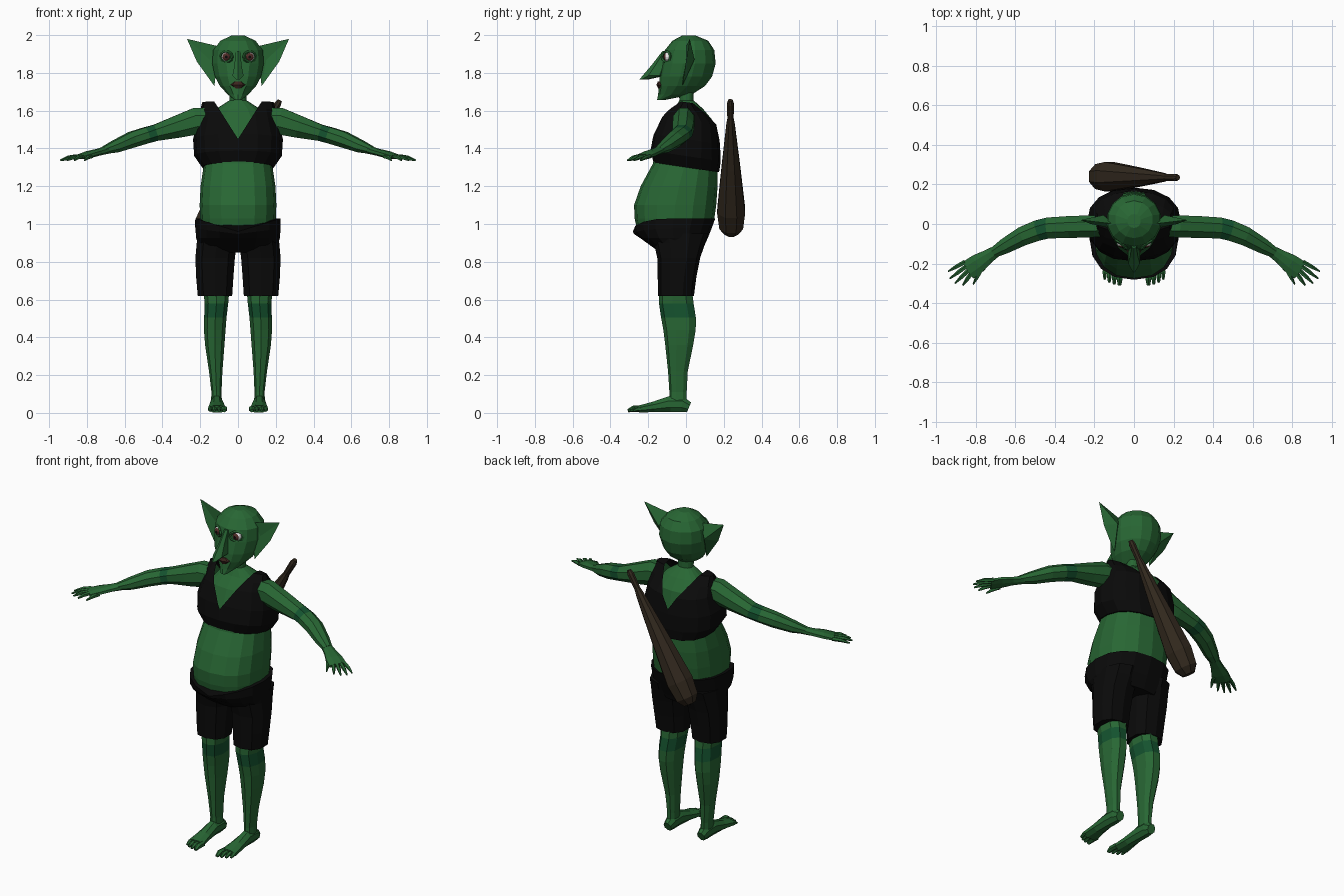
import bpy, bmesh, math
from mathutils import Vector, Matrix

if "Cube" in bpy.data.objects:
    bpy.data.objects.remove(bpy.data.objects["Cube"])


def mat(name, r, g, b):
    m = bpy.data.materials.new(name)
    m.diffuse_color = (r, g, b, 1)
    m.use_nodes = True
    m.node_tree.nodes["Principled BSDF"].inputs["Base Color"].default_value = m.diffuse_color
    return m


SKIN = mat("green skin", 0.021, 0.135, 0.034)
JOINT = mat("dark green joint", 0.007, 0.085, 0.028)
CLOTH = mat("black cloth", 0.003, 0.003, 0.003)
WOOD = mat("dark wood", 0.032, 0.022, 0.013)
LIP = mat("brown lip", 0.045, 0.018, 0.013)
WHITE = mat("eye white", 0.8, 0.8, 0.8)
IRIS = mat("red brown iris", 0.08, 0.025, 0.02)


def finish(name, bm, mats, rule=None, mirror=False):
    """Turn a bmesh into an object, colouring faces by a rule on their centre."""
    bm.normal_update()
    if rule:
        for f in bm.faces:
            f.material_index = rule(f.calc_center_median())
    me = bpy.data.meshes.new(name)
    bm.to_mesh(me)
    bm.free()
    for m in mats:
        me.materials.append(m)
    ob = bpy.data.objects.new(name, me)
    bpy.context.collection.objects.link(ob)
    if mirror:
        mod = ob.modifiers.new("mirror", 'MIRROR')
        mod.use_mirror_merge = False
    return ob


def skin(rings):
    """Bridge rings of points into a closed skin."""
    bm = bmesh.new()
    vs = [[bm.verts.new((p[0], p[1], max(p[2], 0))) for p in r] for r in rings]
    n = len(vs[0])
    for a, b in zip(vs, vs[1:]):
        for i in range(n):
            j = (i + 1) % n
            bm.faces.new((a[i], a[j], b[j], b[i]))
    bm.faces.new(vs[0])
    bm.faces.new(vs[-1])
    bmesh.ops.recalc_face_normals(bm, faces=bm.faces)
    return bm


def stack(rows, n=16, p=0.85, slope=0.0):
    """Upright skin: rows of (z, centre x, half width, front y, back y)."""
    rings = []
    for z, cx, rx, yf, yb in rows:
        ring = []
        for i in range(n):
            a = 2 * math.pi * i / n
            s, c = math.sin(a), math.cos(a)
            x = cx + rx * math.copysign(abs(s) ** p, s)
            y = (yf + yb) / 2 - (yb - yf) / 2 * math.copysign(abs(c) ** p, c)
            ring.append((x, y, z + slope * y))
        rings.append(ring)
    return skin(rings)


def tube(rows, n=8):
    """Skin along a path: rows of (point, half width, half height)."""
    pts = [Vector(r[0]) for r in rows]
    rings = []
    for k, (_, rw, rh) in enumerate(rows):
        d = (pts[min(k + 1, len(pts) - 1)] - pts[max(k - 1, 0)]).normalized()
        side = d.cross(Vector((0, 0, 1))).normalized()
        up = side.cross(d)
        rings.append([pts[k] + side * rw * math.cos(2 * math.pi * (i + .5) / n)
                      + up * rh * math.sin(2 * math.pi * (i + .5) / n) for i in range(n)])
    return skin(rings)


# Torso and neck
finish("torso", stack([
    (0.95, 0, .19, -.255, .11), (1.03, 0, .20, -.272, .15), (1.10, 0, .203, -.275, .16),
    (1.20, 0, .198, -.24, .167), (1.32, 0, .18, -.175, .165), (1.45, 0, .19, -.152, .16),
    (1.55, 0, .165, -.11, .14), (1.61, 0, .115, -.06, .09), (1.655, 0, .045, -.035, .04),
    (1.73, 0, .045, -.04, .04)]), [SKIN])

# Vest, with a V cut at the neck, front and back
vest = stack([
    (1.30, 0, .19, -.172, .175), (1.36, 0, .232, -.188, .184), (1.45, 0, .238, -.172, .18),
    (1.55, 0, .212, -.132, .165), (1.60, 0, .20, -.092, .11), (1.645, 0, .19, -.035, .045)],
    slope=-0.15)
for s in (-1, 1):
    bmesh.ops.bisect_plane(vest, geom=vest.verts[:] + vest.edges[:] + vest.faces[:],
                           plane_co=(0, 0, 1.45), plane_no=(s * 1.58, 0, -1), dist=1e-5)
neck_hole = [f for f in vest.faces
             if f.calc_center_median().z - 1.45 > 1.58 * abs(f.calc_center_median().x)]
bmesh.ops.delete(vest, geom=neck_hole, context='FACES')
finish("vest", vest, [CLOTH])

# Shorts: hips with a waistline that dips at the front, then two legs
hips = stack([
    (0.85, 0, .17, -.14, .085), (0.88, 0, .205, -.18, .095), (0.925, 0, .222, -.242, .115),
    (0.975, 0, .225, -.275, .135), (1.03, 0, .224, -.282, .155)])
for v in hips.verts:
    if v.co.z > 0.97 and v.co.y < 0:
        v.co.z -= 0.07 * (1 - abs(v.co.x) / .225) * (1 if v.co.z > 1 else 0.4)
finish("shorts_hips", hips, [CLOTH])
finish("shorts_leg", stack([
    (0.62, .122, .095, -.147, .042), (0.72, .123, .103, -.15, .055), (0.82, .121, .109, -.152, .075),
    (0.90, .112, .111, -.17, .10), (0.95, .11, .109, -.2, .12)], n=10), [CLOTH], mirror=True)

# Lower legs with a darker knee band
finish("leg", stack([
    (0.04, .114, .03, -.09, .006), (0.11, .114, .027, -.088, .006), (0.22, .118, .036, -.095, .012),
    (0.36, .123, .052, -.11, .042), (0.44, .123, .058, -.12, .056), (0.505, .12, .06, -.132, .057),
    (0.58, .114, .063, -.143, .045), (0.65, .115, .07, -.142, .036)], n=9), [SKIN, JOINT],
    rule=lambda c: int(0.505 < c.z < 0.58), mirror=True)

# Feet and toes
finish("foot", tube([
    ((.113, .016, .03), .026, .03), ((.113, -.02, .045), .034, .045), ((.113, -.085, .047), .035, .045),
    ((.112, -.17, .032), .043, .03), ((.11, -.25, .02), .052, .02)]), [SKIN], mirror=True)
for i, (x, y, r) in enumerate([(.073, -.308, .017), (.1, -.305, .013), (.125, -.295, .013), (.148, -.28, .012)]):
    finish(f"toe_{i + 1}", tube([((x, -.235, .02), r, r), ((x, y + .03, .022), r, r),
                                 ((x, y, .011), r * .6, r * .5)], n=6), [SKIN], mirror=True)

# Arms with a darker elbow band
finish("arm", tube([
    ((.15, -.01, 1.55), .06, .07), ((.22, -.012, 1.545), .06, .077), ((.32, -.015, 1.515), .06, .064),
    ((.435, -.02, 1.483), .057, .047), ((.485, -.032, 1.47), .056, .046), ((.56, -.06, 1.447), .052, .045),
    ((.65, -.11, 1.41), .042, .035), ((.71, -.145, 1.39), .029, .021)]), [SKIN, JOINT],
    rule=lambda c: int(0.44 < c.x < 0.48), mirror=True)

# Hands and fingers
finish("palm", tube([
    ((.69, -.133, 1.393), .03, .022), ((.74, -.165, 1.38), .038, .019),
    ((.79, -.2, 1.368), .052, .019), ((.84, -.234, 1.355), .054, .013)]), [SKIN], mirror=True)
fingers = [((.855, -.193), (.94, -.24)), ((.848, -.215), (.932, -.277)), ((.838, -.237), (.905, -.3)),
           ((.825, -.255), (.866, -.31)), ((.775, -.235), (.813, -.305))]
for i, (a, b) in enumerate(fingers):
    mid = ((a[0] + b[0]) / 2, (a[1] + b[1]) / 2, 1.352)
    finish(f"finger_{i + 1}", tube([((*a, 1.358), .012, .012), (mid, .011, .011),
                                    ((*b, 1.337), .004, .005)], n=5), [SKIN], mirror=True)

# Head, nose and lips
finish("head", stack([
    (1.657, 0, .02, -.153, -.11), (1.685, 0, .055, -.148, .03), (1.73, 0, .098, -.143, .10),
    (1.78, 0, .125, -.14, .138), (1.85, 0, .14, -.126, .157), (1.92, 0, .135, -.112, .15),
    (1.97, 0, .095, -.072, .118), (1.998, 0, .035, -.02, .05)], n=14, p=1), [SKIN])
finish("nose", stack([
    (1.765, 0, .012, -.247, -.2), (1.785, 0, .034, -.23, -.11), (1.84, 0, .022, -.183, -.1),
    (1.915, 0, .014, -.125, -.09)], n=6, p=1), [SKIN])
finish("lips", stack([
    (1.718, 0, .018, -.148, -.1), (1.737, 0, .042, -.156, -.1), (1.755, 0, .02, -.149, -.1)],
    n=8, p=1), [LIP])

# Ears: a thin pointed cup
ear = bmesh.new()
rim = [ear.verts.new(p) for p in ((.1, 0, 1.94), (.27, .02, 1.98), (.218, 0, 1.86), (.125, -.02, 1.73))]
for centre in ((.15, .005, 1.87), (.155, .045, 1.87)):
    mid = ear.verts.new(centre)
    for i in range(4):
        ear.faces.new((rim[i], rim[(i + 1) % 4], mid))
bmesh.ops.recalc_face_normals(ear, faces=ear.faces)
finish("ear", ear, [SKIN], mirror=True)

# Eyes with eyelid rings
EYE = Vector((.062, -.095, 1.885))
eye = bmesh.new()
bmesh.ops.create_uvsphere(eye, u_segments=12, v_segments=10, radius=.025,
                          matrix=Matrix.Translation(EYE) @ Matrix.Rotation(math.pi / 2, 4, 'X'))
finish("eye", eye, [WHITE, IRIS, CLOTH], mirror=True,
       rule=lambda c: 2 if c.y < EYE.y - .0235 else 1 if c.y < EYE.y - .014 else 0)
lid = bmesh.new()
grid = [[lid.verts.new(EYE + Vector(((.031 + .008 * math.cos(b)) * math.cos(a), -.008 + .008 * math.sin(b)
                                     + .022 * math.cos(a), (.028 + .008 * math.cos(b)) * math.sin(a))))
         for b in (0, 1.571, 3.142, 4.712)] for a in (2 * math.pi * i / 10 for i in range(10))]
for i in range(10):
    for j in range(4):
        lid.faces.new((grid[i][j], grid[i - 1][j], grid[i - 1][j - 3], grid[i][j - 3]))
bmesh.ops.recalc_face_normals(lid, faces=lid.faces)
finish("eyelid", lid, [SKIN], mirror=True)

# Club slung across the back
top, end = Vector((.222, .235, 1.655)), Vector((-.195, .24, .95))
profile = [(0, .013), (.03, .02), (.14, .018), (.18, .024), (.5, .053), (.83, .08), (.95, .068), (1, .038)]
finish("club", tube([(top.lerp(end, t), r, r) for t, r in profile], n=8), [WOOD])
